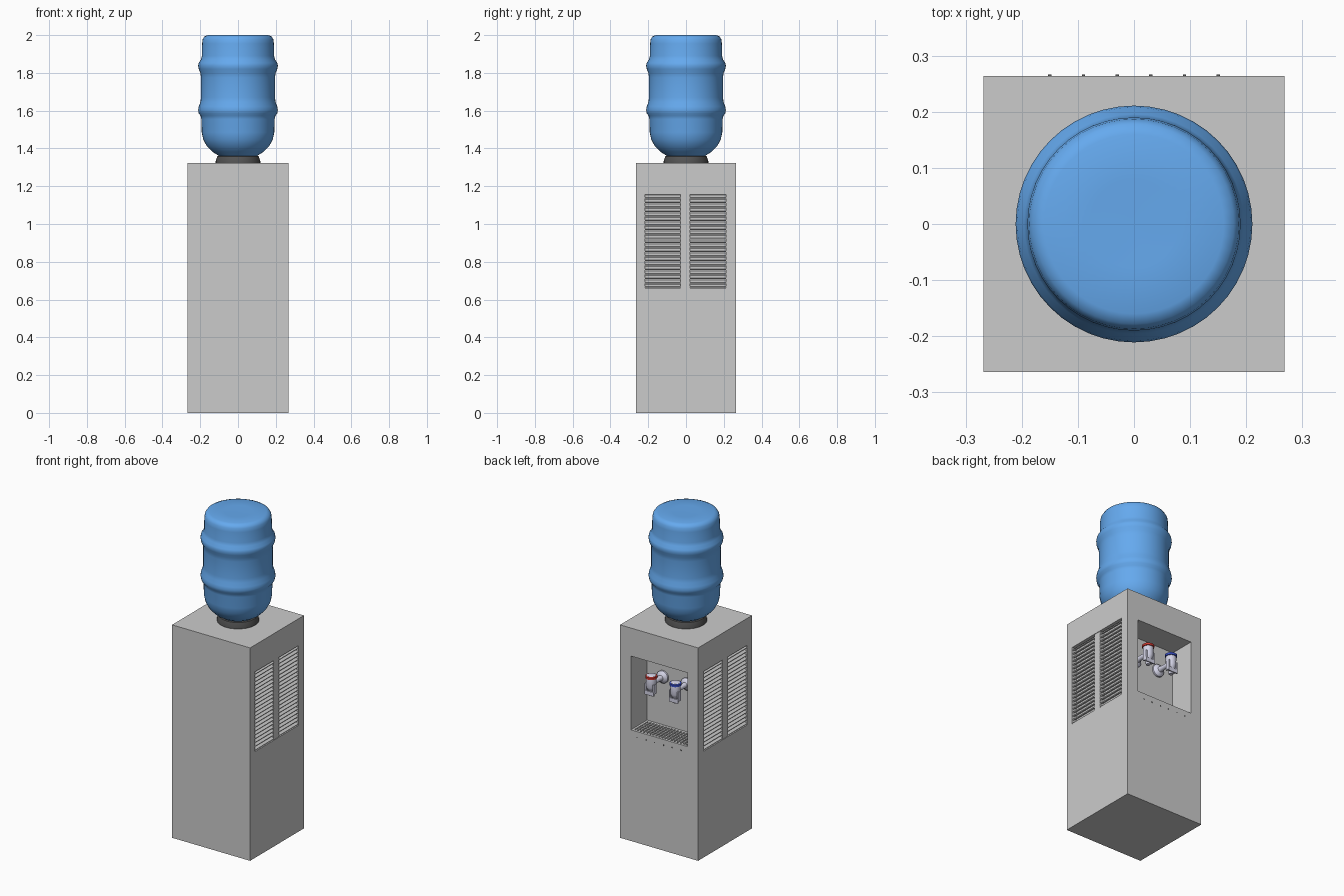
import bpy, bmesh, math
from mathutils import Matrix, Vector

if "Cube" in bpy.data.objects:
    bpy.data.objects.remove(bpy.data.objects["Cube"])


def material(name, rgb):
    m = bpy.data.materials.new(name)
    m.diffuse_color = (*rgb, 1)
    m.use_nodes = True
    m.node_tree.nodes["Principled BSDF"].inputs["Base Color"].default_value = m.diffuse_color
    return m


BLUE = material("bottle_blue", (0.13, 0.40, 0.86))
DARK = material("dark_grey", (0.09, 0.09, 0.09))
WHITE = material("tap_white", (0.66, 0.66, 0.80))
RED = material("hot_red", (0.65, 0.04, 0.03))
COLD = material("cold_blue", (0.04, 0.08, 0.60))


def finish(bm, name, mat=None, smooth=None):
    bmesh.ops.recalc_face_normals(bm, faces=bm.faces[:])
    me = bpy.data.meshes.new(name)
    bm.to_mesh(me)
    bm.free()
    ob = bpy.data.objects.new(name, me)
    bpy.context.collection.objects.link(ob)
    if mat:
        me.materials.append(mat)
    if smooth:
        bpy.ops.object.select_all(action='DESELECT')
        ob.select_set(True)
        bpy.context.view_layer.objects.active = ob
        bpy.ops.object.shade_smooth_by_angle(angle=math.radians(smooth))
    return ob


def add_box(bm, lo, hi, tilt=None):
    lo, hi = Vector(lo), Vector(hi)
    m = Matrix.Translation((lo + hi) / 2)
    if tilt:
        m = m @ Matrix.Rotation(tilt, 4, 'Y')
    bmesh.ops.create_cube(bm, size=1, matrix=m @ Matrix.Diagonal((*(hi - lo), 1)))


def box(name, lo, hi):
    bm = bmesh.new()
    add_box(bm, lo, hi)
    return finish(bm, name)


def lathe(name, profile, mat, loc=(0, 0, 0), axis='Z', seg=32, angle=35):
    """Closed solid of revolution from (radius, height) points."""
    bm = bmesh.new()
    rings = []
    for r, z in profile:
        rings.append([bm.verts.new((r * math.cos(2 * math.pi * i / seg),
                                    r * math.sin(2 * math.pi * i / seg), z)) for i in range(seg)])
    for a, b in zip(rings, rings[1:]):
        for i in range(seg):
            j = (i + 1) % seg
            bm.faces.new((a[i], a[j], b[j], b[i]))
    bm.faces.new(rings[0])
    bm.faces.new(rings[-1])
    m = Matrix.Translation(loc)
    if axis == 'Y':
        m = m @ Matrix.Rotation(-math.pi / 2, 4, 'X')
    bm.transform(m)
    return finish(bm, name, mat, angle)


# Cabinet with dispensing alcove, drip pit and side vent recesses
cabinet = box("cabinet", (-0.268, -0.264, 0), (0.268, 0.264, 1.322))
cutters = [
    box("alcove_cut", (-0.194, 0.105, 0.69), (0.194, 0.30, 1.148)),
    box("drip_pit_cut", (-0.18, 0.12, 0.66), (0.18, 0.25, 0.72)),
    box("vent_cut_right", (0.238, -0.217, 0.66), (0.30, 0.212, 1.155)),
    box("vent_cut_left", (-0.30, -0.217, 0.66), (-0.238, 0.212, 1.155)),
]
bpy.context.view_layer.objects.active = cabinet
for c in cutters:
    mod = cabinet.modifiers.new("cut", 'BOOLEAN')
    mod.operation = 'DIFFERENCE'
    mod.solver = 'EXACT'
    mod.object = c
    bpy.ops.object.modifier_apply(modifier=mod.name)
    bpy.data.objects.remove(c)

# Louvred vents with a central post on both sides
for side, sx in (("right", 1), ("left", -1)):
    bm = bmesh.new()
    n = 21
    for i in range(n):
        z = 0.66 + (i + 0.5) * 0.495 / n
        for y0, y1 in ((-0.217, -0.028), (0.022, 0.212)):
            add_box(bm, (sx * 0.253 - 0.013, y0, z - 0.003),
                    (sx * 0.253 + 0.013, y1, z + 0.003), tilt=sx * math.radians(30))
    finish(bm, "vent_slats_" + side)
    xs = sorted((sx * 0.238, sx * 0.265))
    box("vent_post_" + side, (xs[0], -0.028, 0.66), (xs[1], 0.022, 1.155))

# Drip grille
bm = bmesh.new()
for i in range(17):
    x = -0.168 + i * 0.021
    add_box(bm, (x - 0.005, 0.12, 0.682), (x + 0.005, 0.25, 0.690))
for i in range(5):
    y = 0.137 + i * 0.024
    add_box(bm, (-0.18, y - 0.003, 0.680), (0.18, y + 0.003, 0.688))
finish(bm, "drip_grille")

# Small studs under the alcove
bm = bmesh.new()
for i in range(6):
    x = -0.15 + i * 0.06
    add_box(bm, (x - 0.003, 0.26, 0.652), (x + 0.003, 0.266, 0.658))
finish(bm, "drip_studs", DARK)

# Two taps: wall flange, pipe, body, coloured ring, lever yoke
for label, x, ring_mat in (("hot", 0.083, RED), ("cold", -0.083, COLD)):
    ty = 0.222
    lathe(label + "_tap_pipe", [(0.038, 0), (0.038, 0.010), (0.030, 0.020), (0.017, 0.026),
                                (0.014, 0.05), (0.014, 0.115)],
          WHITE, (x, 0.105, 0.99), 'Y', 24)
    lathe(label + "_tap_body", [(0.013, 0.918), (0.016, 0.95), (0.025, 0.962), (0.029, 0.975),
                                (0.030, 1.028), (0.027, 1.038), (0.027, 1.044), (0.020, 1.048)],
          WHITE, (x, ty, 0), seg=24)
    lathe(label + "_tap_ring", [(0.028, 1.026), (0.034, 1.028), (0.034, 1.041), (0.028, 1.043)],
          ring_mat, (x, ty, 0), seg=24)
    bm = bmesh.new()
    for s in (-1, 1):
        add_box(bm, (x + s * 0.027 - 0.004, ty - 0.008, 0.935),
                (x + s * 0.027 + 0.004, ty + 0.020, 0.995))
    add_box(bm, (x - 0.031, ty + 0.014, 0.925), (x + 0.031, ty + 0.021, 0.950))
    finish(bm, label + "_tap_lever", WHITE)

# Collar that holds the bottle
lathe("bottle_collar", [(0.118, 1.32), (0.118, 1.332), (0.110, 1.358), (0.100, 1.362)], DARK, seg=40)

# Upturned water bottle with two bulging bands
lathe("water_bottle", [
    (0.085, 1.345), (0.100, 1.360), (0.135, 1.382), (0.165, 1.412), (0.184, 1.447), (0.192, 1.485),
    (0.194, 1.555), (0.198, 1.573), (0.208, 1.586), (0.211, 1.603), (0.208, 1.622), (0.199, 1.645),
    (0.196, 1.670), (0.196, 1.775), (0.199, 1.800), (0.208, 1.820), (0.211, 1.838), (0.208, 1.853),
    (0.196, 1.870), (0.191, 1.890), (0.190, 1.955), (0.187, 1.978), (0.178, 1.993), (0.160, 2.0),
    (0.080, 1.999), (0.010, 1.998)], BLUE, seg=48, angle=60)
